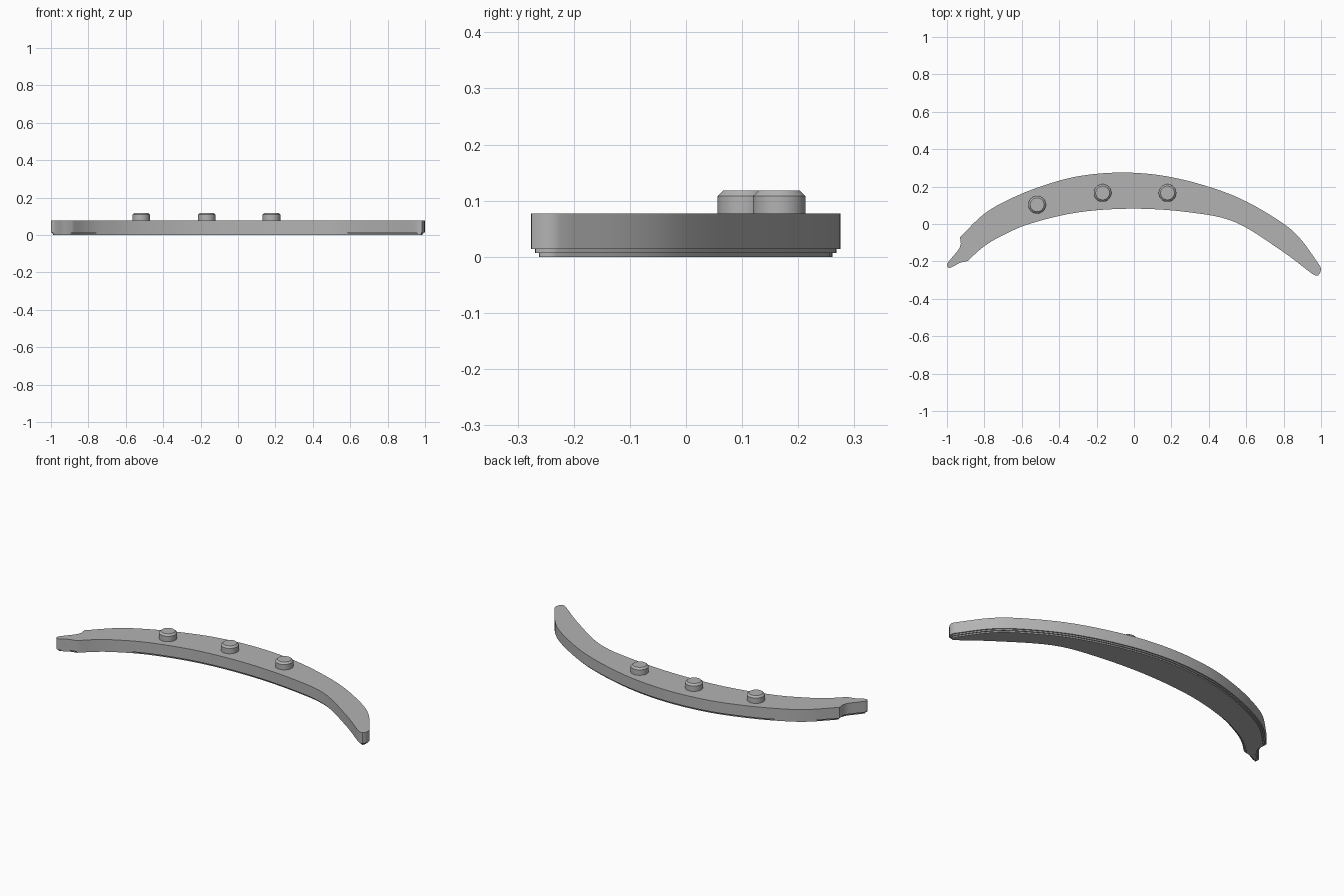
import bpy, bmesh, math
from mathutils import Vector

cube = bpy.data.objects.get("Cube")
if cube:
    bpy.data.objects.remove(cube, do_unlink=True)

grey = bpy.data.materials.new("plain_grey")
grey.use_nodes = True
grey.diffuse_color = (0.45, 0.45, 0.45, 1)
grey.node_tree.nodes["Principled BSDF"].inputs["Base Color"].default_value = grey.diffuse_color


def smooth_path(points, steps=6):
    """Catmull-Rom curve through the points, open at both ends."""
    pts = [Vector(p) for p in points]
    pts = [2 * pts[0] - pts[1]] + pts + [2 * pts[-1] - pts[-2]]
    out = []
    for a, b, c, d in zip(pts, pts[1:], pts[2:], pts[3:]):
        for i in range(steps):
            t = i / steps
            out.append(0.5 * (2 * b + (c - a) * t + (2 * a - 5 * b + 4 * c - d) * t ** 2
                              + (3 * b - a - 3 * c + d) * t ** 3))
    return out + [pts[-2]]


def inset(loop, amount):
    """Move a clockwise outline inward by a fixed distance."""
    out = []
    for i, p in enumerate(loop):
        d1 = (p - loop[i - 1]).normalized()
        d2 = (loop[(i + 1) % len(loop)] - p).normalized()
        n1, n2 = Vector((d1.y, -d1.x)), Vector((d2.y, -d2.x))
        out.append(p + (n1 + n2) * amount / (1 + max(n1.dot(n2), 0)))
    return out


def stack(name, outline, levels):
    """Solid made of inset copies of an outline; levels are (z, inset)."""
    bm = bmesh.new()
    rings = [[bm.verts.new((p.x, p.y, z)) for p in inset(outline, amount)]
             for z, amount in levels]
    n = len(outline)
    for low, high in zip(rings, rings[1:]):
        for i in range(n):
            j = (i + 1) % n
            bm.faces.new((low[i], low[j], high[j], high[i]))
    bm.faces.new(rings[0])
    bm.faces.new(rings[-1])
    bmesh.ops.recalc_face_normals(bm, faces=bm.faces)
    mesh = bpy.data.meshes.new(name)
    bm.to_mesh(mesh)
    bm.free()
    mesh.materials.append(grey)
    obj = bpy.data.objects.new(name, mesh)
    bpy.context.collection.objects.link(obj)
    bpy.ops.object.select_all(action="DESELECT")
    obj.select_set(True)
    bpy.context.view_layer.objects.active = obj
    bpy.ops.object.shade_smooth_by_angle(angle=math.radians(30))
    return obj


# Crescent outline: back edge, round tip, front edge, narrow stem
back_edge = smooth_path([(-0.93, -0.07), (-0.8, 0.055), (-0.66, 0.135), (-0.5, 0.2),
                         (-0.31, 0.253), (-0.09, 0.275), (0.13, 0.262), (0.35, 0.214),
                         (0.57, 0.135), (0.78, 0.015), (0.89, -0.08), (0.995, -0.225)])
round_tip = [Vector(p) for p in [(1, -0.24), (0.996, -0.26), (0.985, -0.275), (0.972, -0.276)]]
front_edge = smooth_path([(0.955, -0.268), (0.78, -0.137), (0.54, 0.01), (0.3, 0.062),
                          (0, 0.082), (-0.3, 0.062), (-0.56, 0), (-0.72, -0.07),
                          (-0.81, -0.126), (-0.89, -0.198)])
stem = smooth_path([(-0.93, -0.207), (-0.98, -0.233), (-0.995, -0.231), (-1, -0.215),
                    (-0.978, -0.185), (-0.937, -0.135), (-0.926, -0.105)], 4)

# Body with two small steps underneath
stack("crescent_body", back_edge + round_tip + front_edge + stem,
      [(0, 0.014), (0.007, 0.014), (0.007, 0.007), (0.014, 0.007), (0.014, 0), (0.077, 0)])

# Three chamfered pegs on top
for side, x, y in (("right", -0.518, 0.103), ("middle", -0.168, 0.166), ("left", 0.179, 0.166)):
    circle = [Vector((x + 0.047 * math.sin(a), y + 0.047 * math.cos(a)))
              for a in (math.tau * i / 48 for i in range(48))]
    stack(side + "_peg", circle, [(0.07, 0), (0.108, 0), (0.118, 0.01)])
